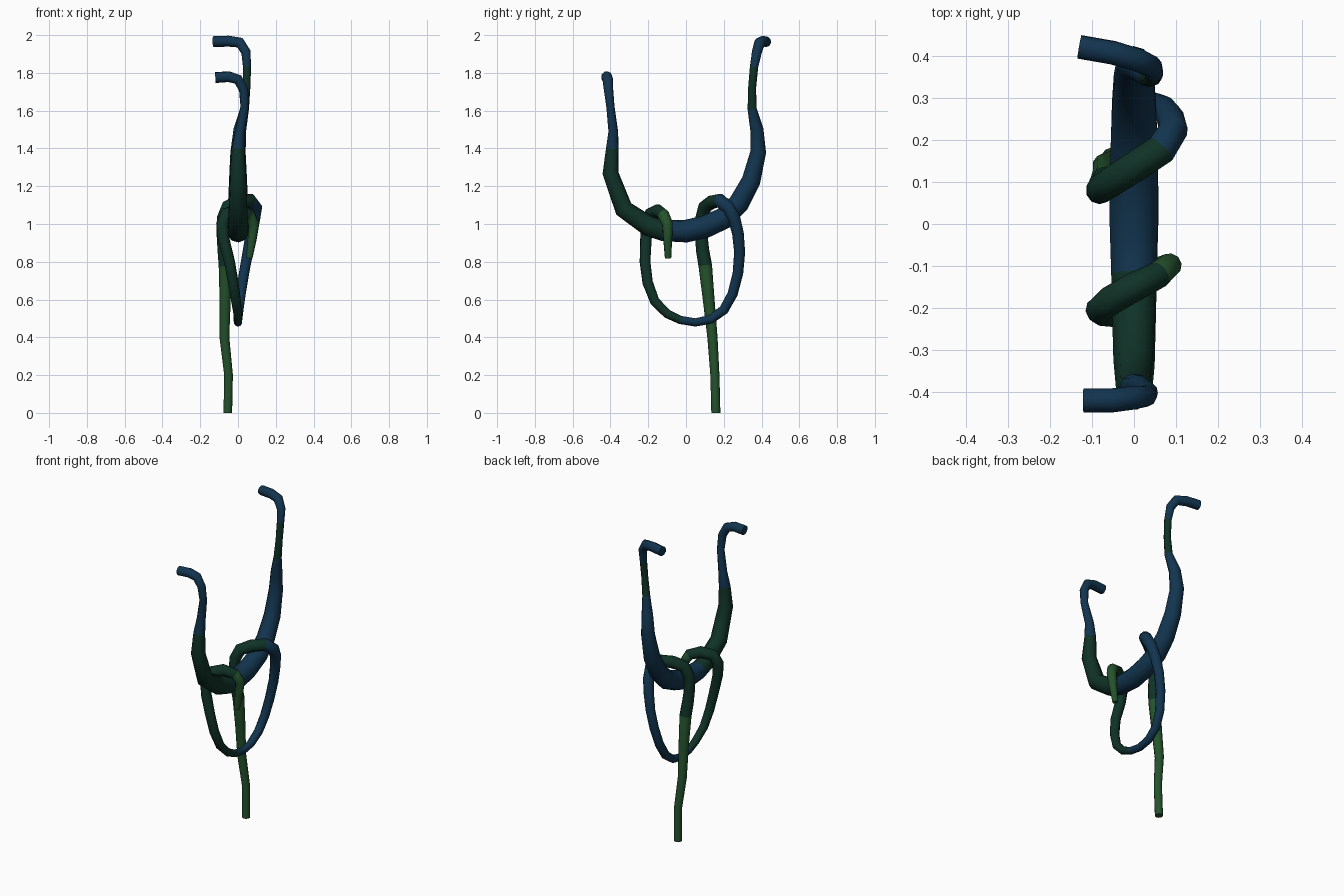
import bpy, bmesh, math
from mathutils import Vector

if "Cube" in bpy.data.objects:
    bpy.data.objects.remove(bpy.data.objects["Cube"])


def material(name, rgb):
    m = bpy.data.materials.new(name)
    m.use_nodes = True
    m.diffuse_color = (*rgb, 1)
    m.node_tree.nodes["Principled BSDF"].inputs["Base Color"].default_value = (*rgb, 1)
    m.node_tree.nodes["Principled BSDF"].inputs["Roughness"].default_value = 0.8
    return m


BLUE, DARK, LIGHT = 0, 1, 2
MATERIALS = [material("deep blue", (0.006, 0.035, 0.078)),
             material("dark green", (0.005, 0.032, 0.020)),
             material("leaf green", (0.018, 0.085, 0.025))]
SIDES = 10


def vine(name, sections):
    """Sweep a tapering tube; sections are (colour, [(x, y, z, radius), ...])."""
    points = [(Vector(p[:3]), p[3], colour) for colour, path in sections for p in path]
    bm = bmesh.new()
    rings, side = [], None
    for i, (pos, radius, colour) in enumerate(points):
        before = points[max(i - 1, 0)][0]
        after = points[min(i + 1, len(points) - 1)][0]
        d1, d2 = (pos - before).normalized(), (after - pos).normalized()
        tangent = (d1 + d2).normalized()
        # carry the frame along so the tube does not twist
        side = side or tangent.orthogonal()
        side = (side - tangent * side.dot(tangent)).normalized()
        up = tangent.cross(side)
        ring = []
        for k in range(SIDES):
            a = math.tau * k / SIDES
            ring.append(bm.verts.new(pos + radius * (side * math.cos(a) + up * math.sin(a))))
        rings.append(ring)
    for i, (r1, r2) in enumerate(zip(rings, rings[1:])):
        for k in range(SIDES):
            n = (k + 1) % SIDES
            f = bm.faces.new((r1[k], r1[n], r2[n], r2[k]))
            f.material_index = points[i][2]
    bm.faces.new(rings[0]).material_index = points[0][2]
    bm.faces.new(rings[-1]).material_index = points[-1][2]
    bmesh.ops.recalc_face_normals(bm, faces=bm.faces)
    mesh = bpy.data.meshes.new(name)
    bm.to_mesh(mesh)
    bm.free()
    for m in MATERIALS:
        mesh.materials.append(m)
    ob = bpy.data.objects.new(name, mesh)
    bpy.context.collection.objects.link(ob)
    bpy.ops.object.select_all(action="DESELECT")
    ob.select_set(True)
    bpy.context.view_layer.objects.active = ob
    bpy.ops.object.shade_smooth_by_angle(angle=math.radians(50))


# Thick U-shaped vine with a hook at each end
vine("hooked_vine", [
    (BLUE, [(-.12, -.42, 1.775, .029), (-.05, -.42, 1.78, .029), (0, -.414, 1.765, .028),
            (.03, -.41, 1.71, .025), (.035, -.4, 1.62, .022), (.01, -.385, 1.49, .026)]),
    (DARK, [(0, -.39, 1.4, .034), (0, -.4, 1.27, .043), (0, -.33, 1.08, .05),
            (0, -.2, .99, .054)]),
    (BLUE, [(0, -.12, .965, .056), (0, 0, .962, .06), (0, .1, .985, .06), (0, .2, 1.03, .058),
            (0, .28, 1.11, .055), (0, .345, 1.23, .05), (0, .382, 1.38, .042),
            (.01, .375, 1.5, .035)]),
    (DARK, [(.035, .35, 1.61, .024), (.045, .35, 1.72, .021)]),
    (BLUE, [(.048, .36, 1.83, .022), (.042, .375, 1.91, .026), (.01, .39, 1.96, .029),
            (-.05, .408, 1.968, .029), (-.13, .422, 1.965, .029)]),
])

# Thin vine wound twice over the thick one, with a hanging loop and tail
vine("looping_vine", [
    (LIGHT, [(.06, -.095, .82, .017), (.075, -.097, .92, .024), (.085, -.098, 1.0, .029)]),
    (DARK, [(.06, -.12, 1.05, .032), (0, -.15, 1.07, .035), (-.06, -.185, 1.055, .035),
            (-.083, -.205, 1.0, .033), (-.076, -.212, .92, .031), (-.045, -.217, .8, .029),
            (-.025, -.203, .69, .028), (-.01, -.165, .59, .026), (0, -.1, .525, .024)]),
    (BLUE, [(0, -.03, .492, .022), (0, .05, .479, .022), (0, .13, .495, .024),
            (.004, .2, .545, .026), (.015, .247, .63, .027), (.032, .275, .74, .028),
            (.052, .284, .85, .029), (.07, .275, .95, .031), (.086, .255, 1.03, .033),
            (.094, .225, 1.085, .035)]),
    (DARK, [(.065, .178, 1.125, .037), (0, .135, 1.115, .037), (-.055, .1, 1.09, .036),
            (-.08, .083, 1.03, .034), (-.082, .08, .95, .033), (-.075, .088, .86, .035)]),
    (LIGHT, [(-.068, .102, .78, .036), (-.068, .12, .6, .031), (-.072, .14, .4, .027),
             (-.05, .153, .2, .024), (-.054, .158, 0, .024)]),
])
